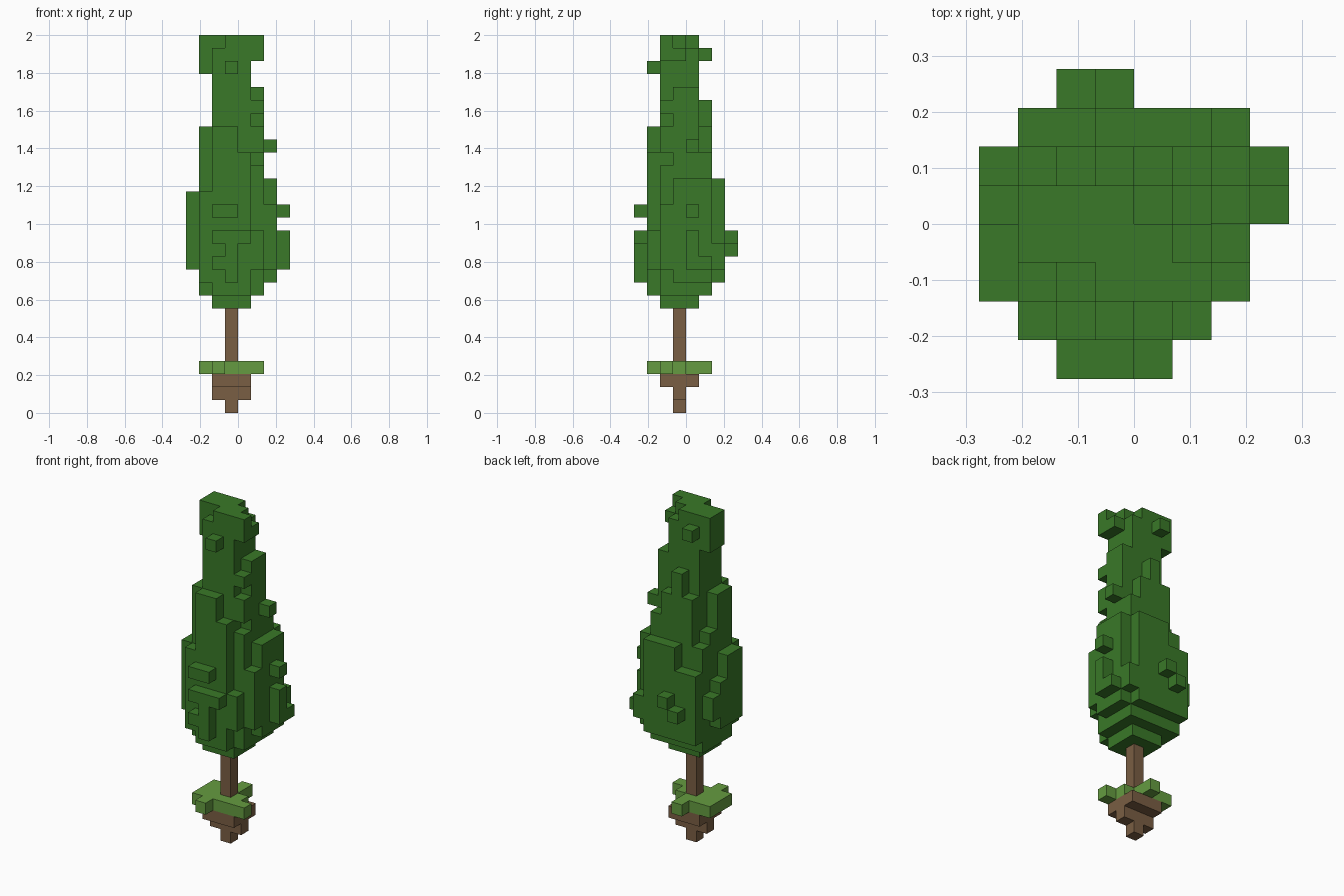
import bpy
import bmesh
from itertools import product
from mathutils import Vector

UNIT = 2 / 29  # edge length of one cube cell

default = bpy.data.objects.get("Cube")
if default:
    bpy.data.objects.remove(default, do_unlink=True)


def make_material(name, rgb):
    material = bpy.data.materials.new(name)
    material.use_nodes = True
    colour = (*rgb, 1)
    material.diffuse_color = colour
    shader = material.node_tree.nodes["Principled BSDF"]
    shader.inputs["Base Color"].default_value = colour
    return material


def block(x_range, y_range, z_range):
    """Set of cells in a box, ranges exclude their upper end."""
    return set(product(range(*x_range), range(*y_range), range(*z_range)))


def side_panel(axis, depth, along, heights):
    """One-cell-thick panel standing on a side plane."""
    thickness = (depth, depth + 1)
    if axis == "x":
        return block(thickness, along, heights)
    return block(along, thickness, heights)


def build_cells(name, cells, material):
    """Make one mesh from the exposed faces of a set of cells."""
    bm = bmesh.new()
    for cell in cells:
        centre = Vector(cell) + Vector((0.5, 0.5, 0.5))
        for axis, sign in product(range(3), (-1, 1)):
            normal = Vector((0, 0, 0))
            normal[axis] = sign
            if tuple(int(c + n) for c, n in zip(cell, normal)) in cells:
                continue
            u = Vector((0, 0, 0))
            u[(axis + 1) % 3] = 0.5
            v = normal.cross(u)
            middle = centre + normal / 2
            corners = (-u - v, u - v, u + v, v - u)
            bm.faces.new([bm.verts.new((middle + c) * UNIT) for c in corners])
    bmesh.ops.remove_doubles(bm, verts=bm.verts, dist=UNIT / 100)
    mesh = bpy.data.meshes.new(name)
    bm.to_mesh(mesh)
    bm.free()
    mesh.materials.append(material)
    obj = bpy.data.objects.new(name, mesh)
    bpy.context.collection.objects.link(obj)
    return obj


leaf_green = make_material("leaf green", (0.041, 0.19, 0.021))
grass_green = make_material("grass green", (0.13, 0.33, 0.052))
bark_brown = make_material("bark brown", (0.195, 0.113, 0.056))

core = (-2, 1)   # three cells wide, around the trunk
trunk = (-1, 0)  # one cell wide

# Soil clump, narrowing downwards
soil = block(trunk, trunk, (0, 1)) | block(core, trunk, (1, 2))
soil |= block(core, core, (2, 3))
build_cells("soil_clump", soil, bark_brown)

# Grass patch with ragged edge
grass = block(core, core, (3, 4)) - block((0, 1), (0, 1), (3, 4))
grass |= side_panel("y", -3, (-2, -1), (3, 4))
grass |= side_panel("y", 1, trunk, (3, 4))
grass |= side_panel("x", -3, core, (3, 4))
grass |= side_panel("x", 1, (-2, -1), (3, 4))
build_cells("grass_patch", grass, grass_green)

# Trunk
build_cells("trunk", block(trunk, trunk, (4, 8)), bark_brown)

# Foliage core and crown
foliage = block(core, core, (8, 28))
foliage |= block((-3, 0), (-1, 1), (26, 29))
foliage |= block((-1, 1), (-2, 0), (28, 29))

# Panels: plane depth, then (span along the side, height span)
front_panels = {
    -3: [((-2, 0), (9, 22)), ((0, 1), (9, 20)), ((-3, -2), (10, 17)),
         ((1, 2), (11, 14)), (trunk, (26, 27))],
    -4: [((-2, 0), (15, 16)), ((-2, 1), (13, 14)), (trunk, (10, 13)),
         ((-2, -1), (11, 12))],
}
back_panels = {
    1: [(core, (9, 22)), (trunk, (22, 24)), ((-3, -2), (9, 18)),
        ((1, 2), (9, 19)), ((-2, -1), (27, 28))],
    2: [((-1, 2), (10, 18)), ((-3, -1), (10, 16)), ((2, 3), (11, 13))],
    3: [((-2, -1), (12, 13)), (trunk, (13, 14))],
}
left_panels = {
    1: [((-1, 1), (9, 25)), ((-2, -1), (9, 19)), ((-2, -1), (20, 22)),
        ((-2, -1), (23, 24)), ((1, 2), (10, 20)), ((-2, 0), (27, 28)),
        ((-2, -1), (28, 29))],
    2: [((-1, 2), (10, 18)), ((-2, -1), (11, 16)), ((0, 1), (20, 21))],
    3: [((0, 1), (11, 14)), ((1, 2), (11, 12)), ((0, 1), (15, 16))],
}
right_panels = {
    -3: [((-2, 0), (9, 22)), ((0, 1), (9, 19)), ((1, 2), (10, 17))],
    -4: [((-2, 0), (11, 17)), ((0, 1), (11, 15)), ((1, 2), (12, 14))],
}
sides = (("y", front_panels), ("y", back_panels),
         ("x", left_panels), ("x", right_panels))
for axis, planes in sides:
    for depth, panels in planes.items():
        for along, heights in panels:
            foliage |= side_panel(axis, depth, along, heights)

build_cells("foliage", foliage, leaf_green)
